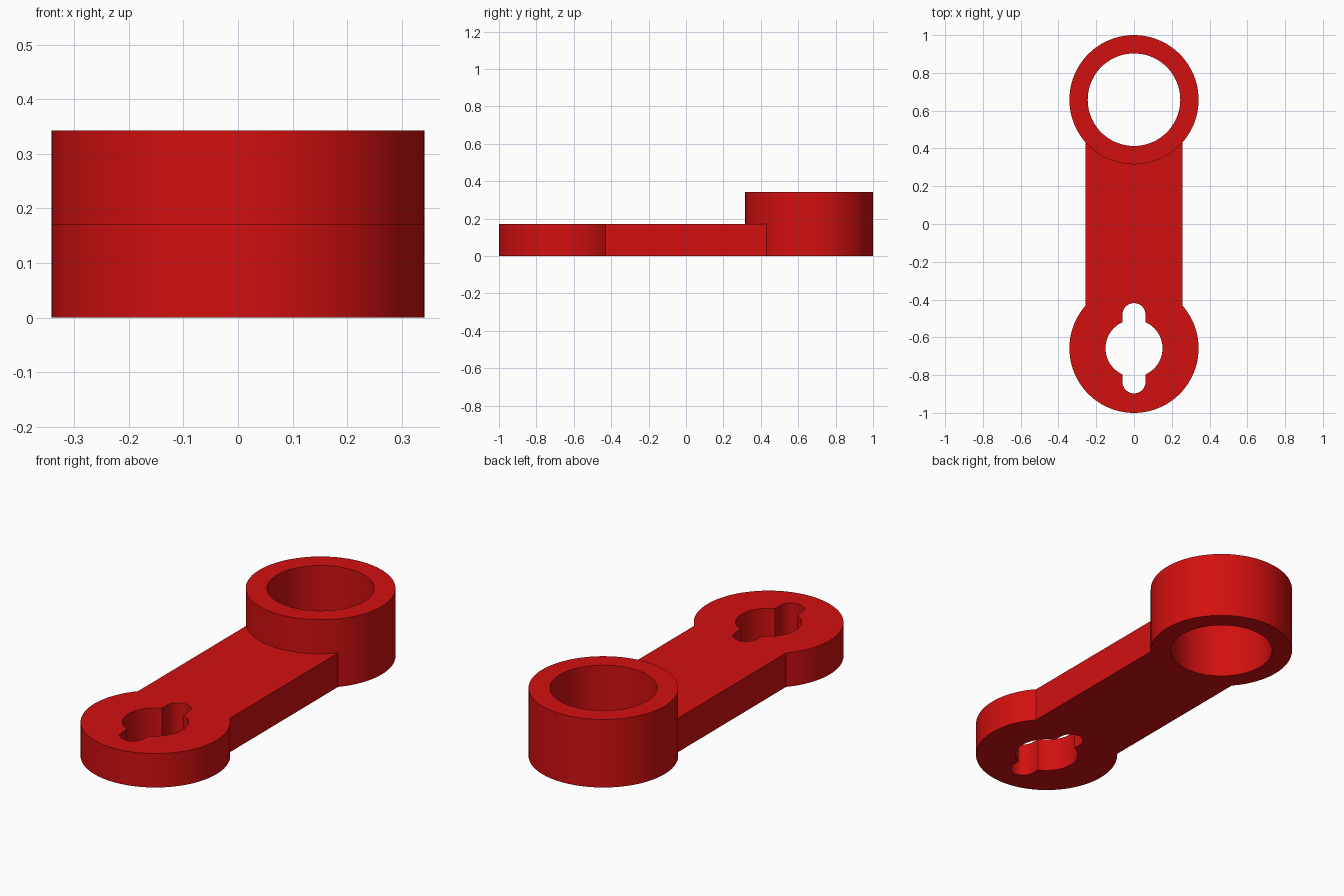
import bpy, bmesh
from math import sin, cos, pi

if "Cube" in bpy.data.objects:
    bpy.data.objects.remove(bpy.data.objects["Cube"])

END_Y = 0.658      # distance of both end centres from the middle
OUTER_R = 0.342
PLATE_H, RING_H = 0.171, 0.343


def circle(r, cy, n=96):
    return [(r * cos(2 * pi * i / n), cy + r * sin(2 * pi * i / n)) for i in range(n)]


def slot(r, cy, half, n=24):
    pts = []
    for side in (0, 1):
        for i in range(n + 1):
            a = pi * (side + i / n)
            pts.append((r * cos(a), cy + (half if side == 0 else -half) + r * sin(a)))
    return pts


def prism(name, outline, z0, z1):
    bm = bmesh.new()
    face = bm.faces.new([bm.verts.new((x, y, z0)) for x, y in outline])
    ext = bmesh.ops.extrude_face_region(bm, geom=[face])
    top = [v for v in ext["geom"] if isinstance(v, bmesh.types.BMVert)]
    bmesh.ops.translate(bm, vec=(0, 0, z1 - z0), verts=top)
    bmesh.ops.recalc_face_normals(bm, faces=bm.faces)
    mesh = bpy.data.meshes.new(name)
    bm.to_mesh(mesh)
    bm.free()
    obj = bpy.data.objects.new(name, mesh)
    bpy.context.collection.objects.link(obj)
    return obj


def combine(target, tool, operation):
    tool.hide_render = True
    mod = target.modifiers.new(tool.name, 'BOOLEAN')
    mod.operation, mod.object, mod.solver = operation, tool, 'EXACT'
    bpy.context.view_layer.objects.active = target
    bpy.ops.object.modifier_apply(modifier=mod.name)
    bpy.data.objects.remove(tool)


# Lever body: flat bar, low round end and tall collar
w = 0.256
lever = prism("lever_arm", [(-w, -0.5), (w, -0.5), (w, 0.5), (-w, 0.5)], 0, PLATE_H)
combine(lever, prism("round_end", circle(OUTER_R, -END_Y), 0, PLATE_H), 'UNION')
combine(lever, prism("collar", circle(OUTER_R, END_Y), 0, RING_H), 'UNION')

# Openings: collar bore, then pivot hole with two key slots
combine(lever, prism("bore_cutter", circle(0.245, END_Y), -0.1, 0.5), 'DIFFERENCE')
combine(lever, prism("pivot_cutter", circle(0.151, -END_Y), -0.1, 0.5), 'DIFFERENCE')
combine(lever, prism("slot_cutter", slot(0.061, -END_Y, 0.178), -0.1, 0.5), 'DIFFERENCE')

# Red finish and smooth round walls
red = bpy.data.materials.new("red")
red.diffuse_color = (0.65, 0.005, 0.005, 1)
red.use_nodes = True
red.node_tree.nodes["Principled BSDF"].inputs["Base Color"].default_value = red.diffuse_color
lever.data.materials.clear()
lever.data.materials.append(red)
bpy.ops.object.select_all(action='DESELECT')
lever.select_set(True)
bpy.context.view_layer.objects.active = lever
bpy.ops.object.shade_smooth_by_angle(angle=0.5)
